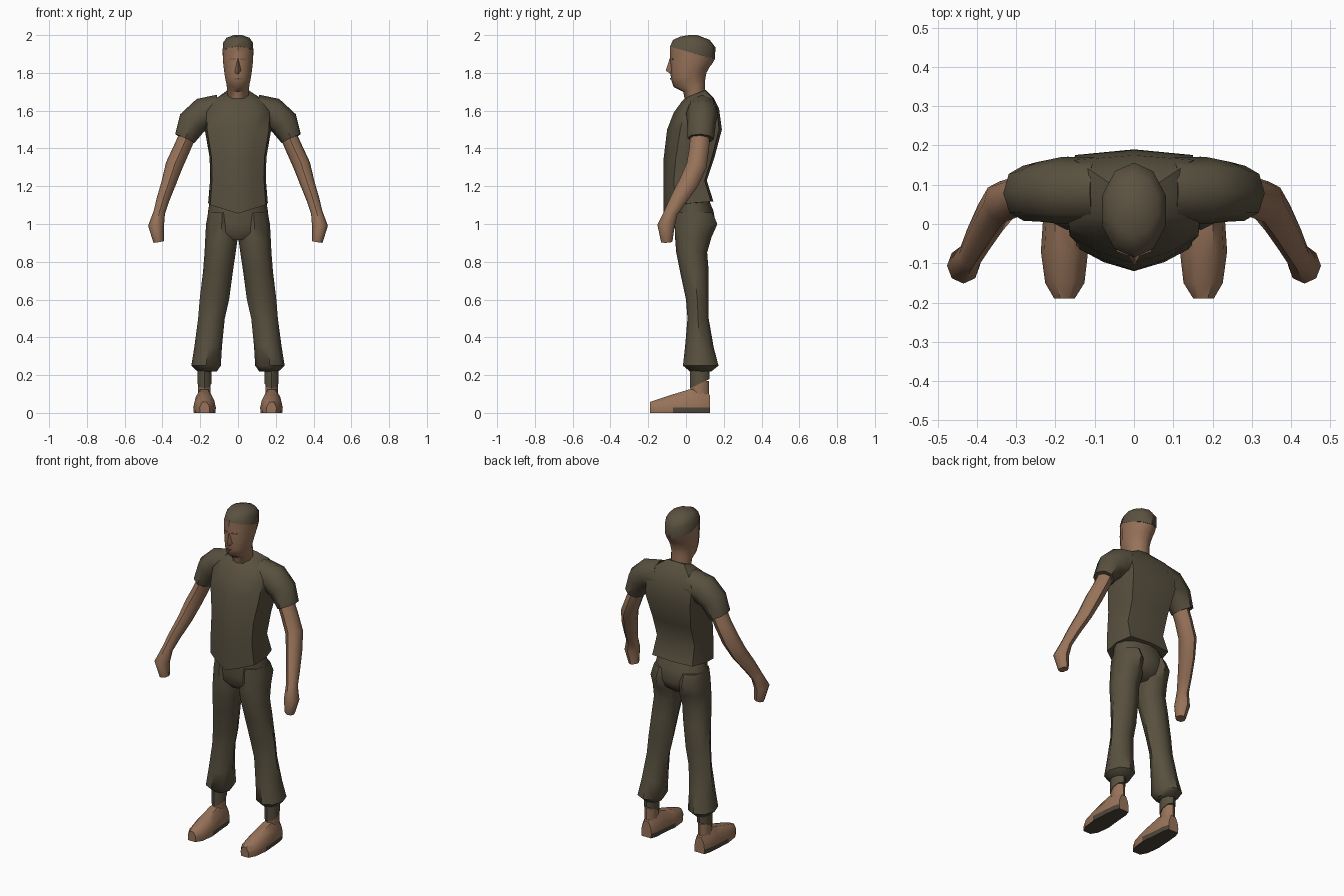
import bpy, bmesh, math
from mathutils import Vector

if "Cube" in bpy.data.objects:
    bpy.data.objects.remove(bpy.data.objects["Cube"])


def material(name, rgb):
    m = bpy.data.materials.new(name)
    m.diffuse_color = (*rgb, 1)
    m.use_nodes = True
    m.node_tree.nodes["Principled BSDF"].inputs["Base Color"].default_value = m.diffuse_color
    return m


SKIN = material("skin", (0.31, 0.17, 0.10))
CLOTH = material("olive cloth", (0.098, 0.081, 0.050))
HAIR = material("hair", (0.105, 0.083, 0.052))
SOLE = material("sole", (0.075, 0.060, 0.042))
LIP = material("lips", (0.20, 0.10, 0.06))


def loft(name, rings, mats, mirror=False, rule=None, angle=48):
    """Skin a list of equal-length point rings and cap both ends."""
    bm = bmesh.new()
    vs = [[bm.verts.new(p) for p in r] for r in rings]
    n = len(rings[0])
    for a, b in zip(vs, vs[1:]):
        for i in range(n):
            j = (i + 1) % n
            bm.faces.new((a[i], a[j], b[j], b[i]))
    bm.faces.new(vs[0][::-1])
    bm.faces.new(vs[-1])
    bmesh.ops.recalc_face_normals(bm, faces=bm.faces)
    if rule:
        for f in bm.faces:
            f.material_index = rule(f.calc_center_median())
    me = bpy.data.meshes.new(name)
    bm.to_mesh(me)
    bm.free()
    ob = bpy.data.objects.new(name, me)
    bpy.context.collection.objects.link(ob)
    for m in mats:
        me.materials.append(m)
    bpy.ops.object.select_all(action='DESELECT')
    ob.select_set(True)
    bpy.context.view_layer.objects.active = ob
    bpy.ops.object.shade_smooth_by_angle(angle=math.radians(angle))
    if mirror:
        ob.modifiers.new("mirror", 'MIRROR').use_mirror_merge = False
    return ob


def oval(x0, x1, y0, y1, zf, zb=None, n=8):
    """Oval ring; zf and zb are the front and back heights."""
    zb = zf if zb is None else zb
    pts = []
    for i in range(n):
        a = 2 * math.pi * i / n - math.pi / 2
        t = (1 + math.sin(a)) / 2
        pts.append(((x0 + x1) / 2 + (x1 - x0) / 2 * math.cos(a),
                    y0 + (y1 - y0) * t, zf + (zb - zf) * t))
    return pts


def tube(path, n=8):
    """Rings across a path of (x, y, z, radius in view plane, radius in depth)."""
    c = [Vector(p[:3]) for p in path]
    rings = []
    for i, p in enumerate(path):
        d = (c[min(i + 1, len(c) - 1)] - c[max(i - 1, 0)]).normalized()
        u = Vector((0, 1, 0)).cross(d).normalized()
        v = d.cross(u)
        rings.append([c[i] + u * p[3] * math.cos(2 * math.pi * k / n)
                      + v * p[4] * math.sin(2 * math.pi * k / n) for k in range(n)])
    return rings


# Shirt body: keeled front, flat back
def shirt_ring(zf, zb, w, yf, yb, dip=0):
    half = [(0, 0), (.52, .1), (.93, .24), (1, .6), (.85, .95), (0, 1)]
    full = half + [(-x, t) for x, t in half[-2:0:-1]]
    return [(x * w, yf + (yb - yf) * t,
             zf + (zb - zf) * t - (dip * (1 - abs(x)) if t < .3 else 0)) for x, t in full]


loft("shirt", [
    shirt_ring(1.10, 1.12, .158, -.118, .145, .045),
    shirt_ring(1.23, 1.23, .148, -.120, .110),
    shirt_ring(1.35, 1.35, .150, -.118, .150),
    shirt_ring(1.50, 1.50, .176, -.100, .190),
    shirt_ring(1.59, 1.61, .178, -.065, .175),
    shirt_ring(1.645, 1.67, .130, -.025, .145),
    shirt_ring(1.67, 1.71, .066, .000, .105)], [CLOTH])

# Sleeves
loft("sleeve", tube([
    (.10, .085, 1.595, .090, .085), (.185, .085, 1.583, .086, .085),
    (.243, .082, 1.535, .078, .076), (.282, .078, 1.452, .056, .070),
    (.280, .078, 1.456, .045, .058)]), [CLOTH], mirror=True)

# Arms with closed hands
loft("arm", tube([
    (.262, .075, 1.48, .044, .052), (.297, .070, 1.40, .045, .052),
    (.338, .056, 1.31, .046, .054), (.366, .015, 1.22, .039, .052),
    (.397, -.040, 1.13, .034, .044), (.417, -.080, 1.06, .031, .036),
    (.434, -.106, .99, .042, .046), (.420, -.102, .905, .028, .030)]),
    [SKIN], mirror=True)

# Trouser seat
loft("trouser_seat", [oval(-w, w, y0, y1, z, n=12) for z, w, y0, y1 in [
    (1.13, .148, -.065, .12), (1.07, .158, -.065, .145), (1.00, .166, -.062, .158),
    (.95, .160, -.056, .135), (.915, .11, -.03, .09)]], [CLOTH])

# Trouser legs with gathered cuffs
loft("trouser_leg", [oval(x0, x1, y0, y1, z) for z, x0, x1, y0, y1 in [
    (1.06, .010, .158, -.055, .14), (1.00, .004, .169, -.060, .166),
    (.93, .001, .173, -.058, .135), (.85, .012, .177, -.052, .112),
    (.75, .027, .185, -.032, .120), (.60, .047, .203, .000, .120),
    (.50, .070, .211, .008, .120), (.35, .085, .231, -.005, .146),
    (.25, .091, .247, -.016, .172), (.22, .112, .215, .020, .135)]],
    [CLOTH], mirror=True)

# Ankles with socks
loft("ankle", [oval(.145, .212, .025, .122, z) for z in (.09, .135, .17)],
     [SKIN], mirror=True)
loft("sock", [oval(.141, .215, .022, .125, zf, zb)
              for zf, zb in ((.13, .18), (.24, .24))], [CLOTH], mirror=True)


# Feet with a dark sole and heel edge
def foot_ring(y, cx, hw, top):
    side = [(hw * .95, 0), (hw, .028), (hw * .85, top * .68), (hw * .42, top)]
    return [(cx + x, y, z) for x, z in side] + [(cx - x, y, z) for x, z in side[::-1]]


loft("foot", [foot_ring(*r) for r in [
    (.126, .178, .034, .095), (.09, .178, .046, .125), (.02, .179, .052, .125),
    (-.07, .177, .060, .098), (-.15, .176, .050, .072), (-.19, .177, .026, .058)]],
    [SKIN, SOLE], mirror=True,
    rule=lambda c: 1 if c.z < .008 or (c.z < .022 and c.y > -.06) else 0)

# Head and neck
HEAD = [(1.63, 1.63, .000, .100, .056), (1.70, 1.74, -.015, .100, .061),
        (1.725, 1.765, -.066, .102, .064), (1.77, 1.80, -.080, .108, .073),
        (1.82, 1.83, -.083, .124, .079), (1.87, 1.85, -.085, .140, .083),
        (1.94, 1.87, -.084, .151, .085)]
loft("head", [oval(-w, w, y0, y1, zf, zb, 10) for zf, zb, y0, y1, w in HEAD], [SKIN])

# Cropped hair cap
loft("hair", [oval(-w, w, y0, y1, zf, zb, 10) for zf, zb, y0, y1, w in [
    (1.94, 1.87, -.085, .153, .086), (1.975, 1.935, -.068, .156, .082),
    (1.992, 1.975, -.030, .125, .064), (2.0, 2.0, .015, .06, .022)]], [HAIR])

# Nose wedge
loft("nose", [[(-w, -.072, z), (0, y, z), (w, -.072, z)] for z, y, w in [
    (1.795, -.083, .016), (1.812, -.107, .018), (1.875, -.087, .008)]], [SKIN])

# Mouth and brow plates
loft("mouth", [[(-.024, -.073, z), (0, -.084, z), (.024, -.073, z), (0, -.075, z)]
               for z in (1.765, 1.773)], [LIP])
loft("brow", [[(.014, -.081, z), (.044, -.070, z), (.044, -.064, z), (.014, -.074, z)]
              for z in (1.868, 1.876)], [LIP], mirror=True)
